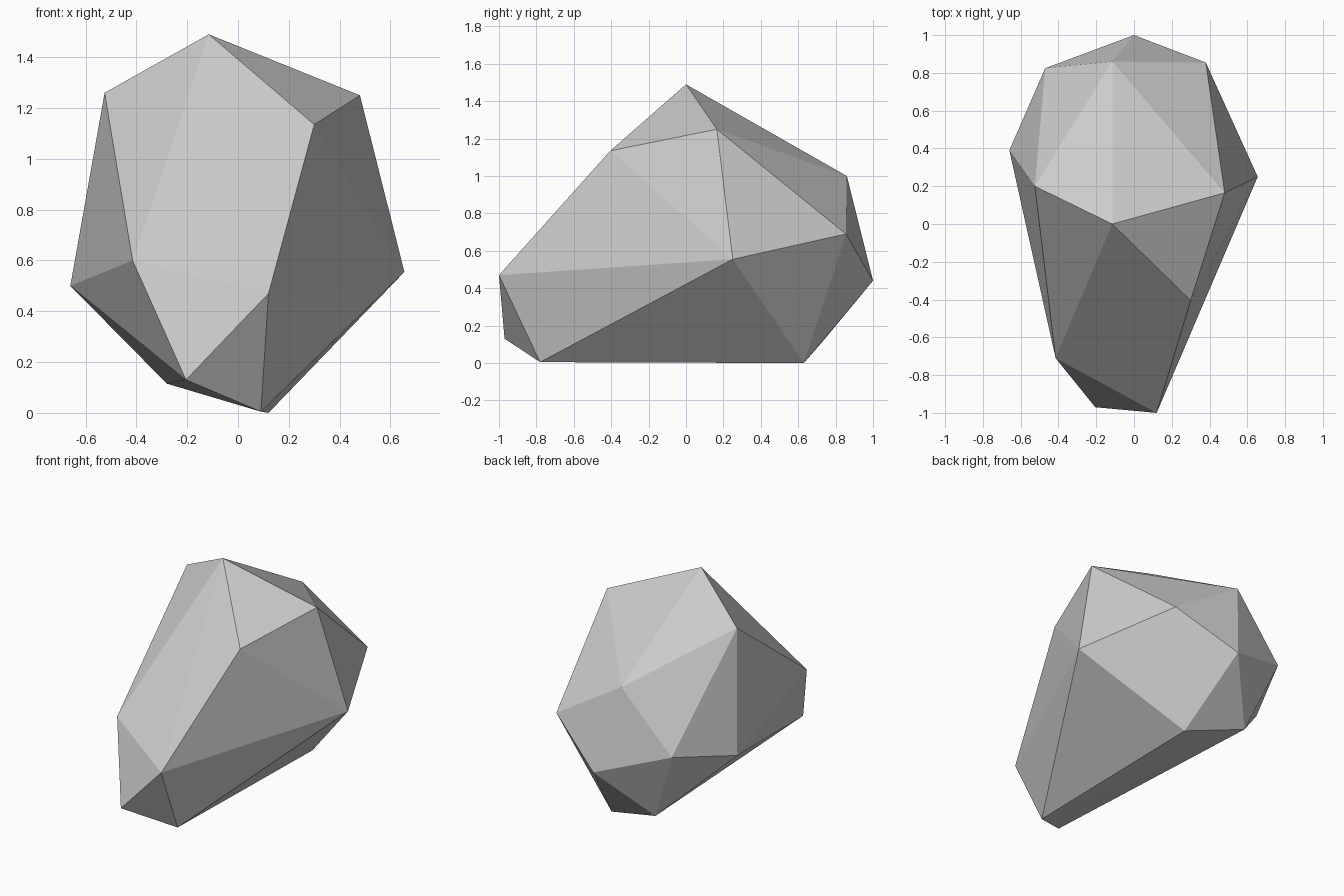
import bpy
import bmesh

cube = bpy.data.objects.get("Cube")
if cube:
    bpy.data.objects.remove(cube, do_unlink=True)

# Stone colour
GREY = (0.6, 0.6, 0.6, 1.0)
stone = bpy.data.materials.new("stone_grey")
stone.use_nodes = True
stone.diffuse_color = GREY
stone.node_tree.nodes["Principled BSDF"].inputs["Base Color"].default_value = GREY

# Corners of the boulder, grouped from crown to base
crown = [(-0.115, 0, 1.49), (-0.525, 0.2, 1.26), (0.48, 0.165, 1.25), (0.3, -0.405, 1.135)]
sides = [(-0.66, 0.39, 0.5), (0.655, 0.25, 0.555)]
nose = [(-0.415, -0.71, 0.6), (0.12, -1, 0.47), (-0.205, -0.97, 0.13)]
back = [(0, 1, 0.44), (0.38, 0.855, 0.69), (-0.47, 0.825, 0.6), (-0.115, 0.86, 1)]
base = [(0.09, -0.78, 0.005), (0.12, 0.63, 0), (-0.28, 0.73, 0.115)]

# Faceted boulder: convex skin stretched over the corners
bm = bmesh.new()
for corner in crown + sides + nose + back + base:
    bm.verts.new(corner)
bmesh.ops.convex_hull(bm, input=bm.verts[:])
bmesh.ops.recalc_face_normals(bm, faces=bm.faces[:])
mesh = bpy.data.meshes.new("boulder")
bm.to_mesh(mesh)
bm.free()
mesh.materials.append(stone)
boulder = bpy.data.objects.new("boulder", mesh)
bpy.context.collection.objects.link(boulder)
